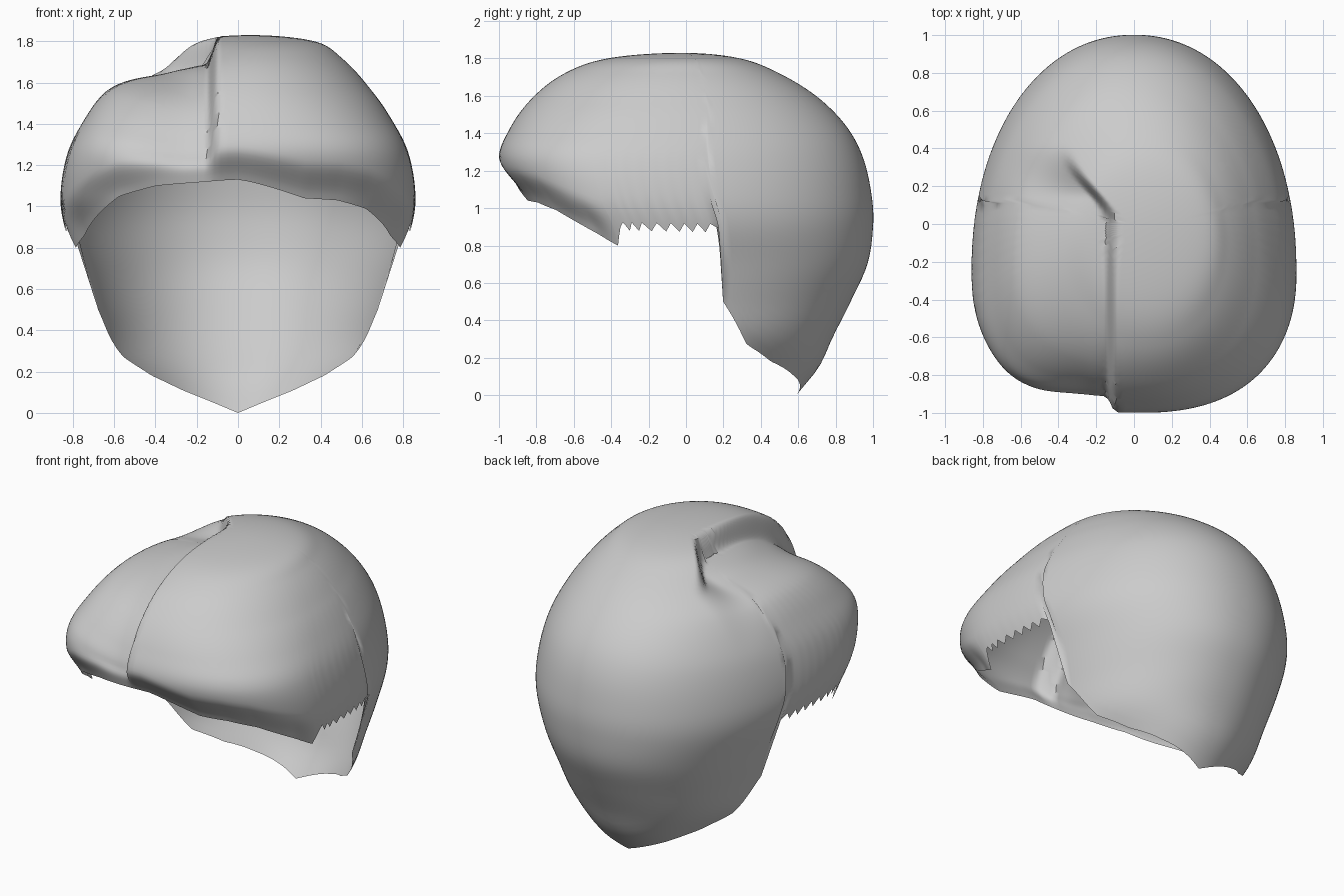
import bpy, bmesh, math
from math import sin, cos, radians, sqrt

if "Cube" in bpy.data.objects:
    bpy.data.objects.remove(bpy.data.objects["Cube"])

TOP = 1.83
ROWS = 64

# Horizontal sections: z, front y, back y, half width, y of widest point
SECTIONS = [
    (1.83, -.02, -.02, 0, -.02), (1.80, -.42, .29, .31, -.05),
    (1.72, -.65, .50, .46, -.10), (1.58, -.83, .72, .63, -.15),
    (1.42, -.945, .87, .745, -.22), (1.26, -1.0, .95, .825, -.28),
    (1.05, -.92, .995, .86, -.25), (.90, -.85, 1.0, .84, -.19),
    (.70, -.80, .97, .77, -.15), (.50, -.75, .88, .71, -.13),
    (.30, -.70, .78, .645, -.10), (.15, -.65, .71, .51, -.06),
    (0, -.6, .59, .40, -.02)]

# Lower edge: angle from the side (-90 front, 90 back), z
BACK_RIM = [(-13, .80), (-10, .90), (16.8, .89), (17.9, .50), (28, .27),
            (40, .18), (57, .11), (90, 0)]
RIM_RIGHT = [(-90, 1.13), (-80, 1.08), (-72, 1.04), (-59, 1.03), (-45, .99)] + BACK_RIM
RIM_LEFT = [(-90, 1.13), (-66, 1.10), (-50, 1.05), (-40, .98)] + BACK_RIM


def smooth(a, b, v):
    t = max(0, min(1, (v - a) / (b - a)))
    return t * t * (3 - 2 * t)


def linear(table, v):
    for (a, p), (b, q) in zip(table, table[1:]):
        if v <= b:
            return p + (q - p) * (v - a) / (b - a)
    return table[-1][1]


KNOTS = [sqrt(TOP - s[0]) for s in SECTIONS]


def section(s):
    """Smooth (Hermite) interpolation of the section table."""
    n = len(KNOTS)
    i = max(k for k in range(n - 1) if KNOTS[k] <= s + 1e-9)
    h = KNOTS[i + 1] - KNOTS[i]
    t = (s - KNOTS[i]) / h
    out = []
    for c in range(1, 5):
        def slope(k):
            a, b = max(k - 1, 0), min(k + 1, n - 1)
            return (SECTIONS[b][c] - SECTIONS[a][c]) / (KNOTS[b] - KNOTS[a])
        p, q = SECTIONS[i][c], SECTIONS[i + 1][c]
        out.append((2*t**3 - 3*t*t + 1) * p + (t**3 - 2*t*t + t) * h * slope(i)
                   + (3*t*t - 2*t**3) * q + (t**3 - t*t) * h * slope(i + 1))
    return out


def surface(a, side, t, s_rim):
    s = s_rim * t
    z = TOP - s * s
    yf, yb, w, yc = section(s)
    squareness = min(1, (TOP - z) / .5)
    n = 2 + (.5 if a < 0 else .1) * squareness
    c, d = abs(cos(radians(a))) ** (2 / n), abs(sin(radians(a))) ** (2 / n)
    x = side * w * c + .06 * smooth(1.55, 1.82, z)
    y = yc + d * ((yf - yc) if a < 0 else (yb - yc))
    # fringe tucked under along the front edge
    tuck = .05 * smooth(.88, 1, t) * smooth(-10, -25, a)
    x, y = x * (1 - tuck), y * (1 - tuck)
    # side parting: stepped groove, curling away at the crown
    line = -.11 - .22 * smooth(.0, .38, y)
    depth = (smooth(line + .02, line - .06, x) * smooth(-.72, -.25, x)
             * smooth(.42, .15, y) * smooth(1.1, 1.3, z))
    k = 1 - .095 * depth
    return x * k, y * k, .7 + (z - .7) * (1 - .115 * depth)


# Columns running around the head
half = sorted([-90 + 180 * i / 110 for i in range(111)
               if not 16 < -90 + 180 * i / 110 < 18.5] + [-13, 16.8, 17.9])
columns = [(a, 1) for a in half] + [(a, -1) for a in half[-2:0:-1]]

bm = bmesh.new()
apex = bm.verts.new(surface(0, 1, 0, 1))
grid = []
for i, (a, side) in enumerate(columns):
    rim = linear(RIM_RIGHT if side > 0 else RIM_LEFT, a)
    if -9 < a < 16:                      # ragged edge over the ears
        rim += .025 if i % 2 else -.02
    s_rim = sqrt(TOP - rim)
    grid.append([bm.verts.new(surface(a, side, j / ROWS, s_rim))
                 for j in range(1, ROWS + 1)])
for i, col in enumerate(grid):
    nxt = grid[(i + 1) % len(grid)]
    bm.faces.new((apex, col[0], nxt[0]))
    for j in range(ROWS - 1):
        bm.faces.new((col[j], col[j + 1], nxt[j + 1], nxt[j]))
bm.normal_update()

mesh = bpy.data.meshes.new("hair_cap")
bm.to_mesh(mesh)
bm.free()
hair = bpy.data.objects.new("hair_cap", mesh)
bpy.context.collection.objects.link(hair)
bpy.context.view_layer.objects.active = hair
hair.select_set(True)
bpy.ops.object.shade_smooth_by_angle(angle=radians(50))
